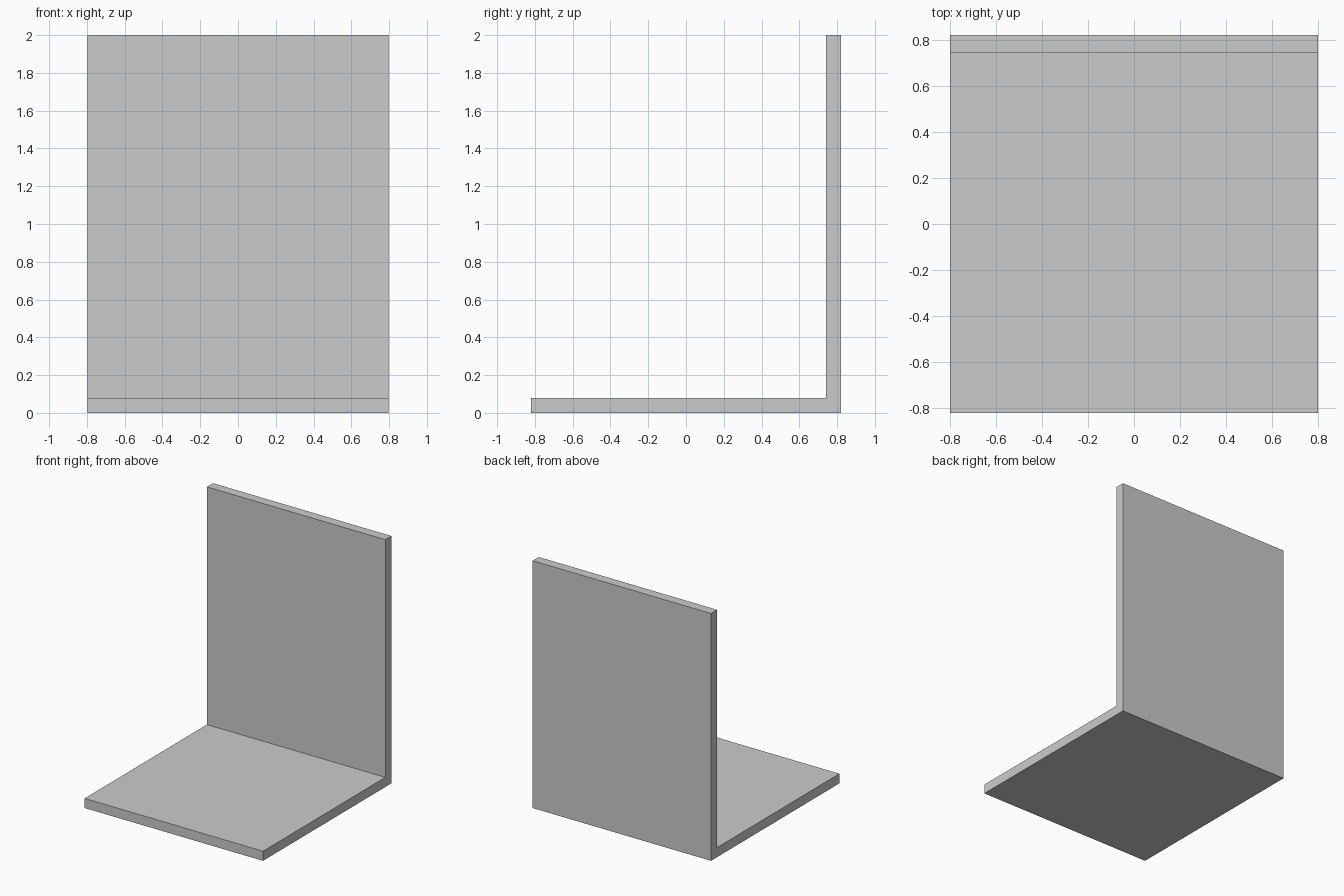
import bpy, bmesh

if "Cube" in bpy.data.objects:
    bpy.data.objects.remove(bpy.data.objects["Cube"])

W, D, H, T = 0.798, 0.82, 2.0, 0.078  # half width, half depth, height, thickness

# L-shaped side profile (y, z): floor slab plus upright back panel
profile = [(-D, 0), (D, 0), (D, H), (D - T, H), (D - T, T), (-D, T)]

# Extrude the profile across the width
bm = bmesh.new()
face = bm.faces.new([bm.verts.new((-W, y, z)) for y, z in profile])
ext = bmesh.ops.extrude_face_region(bm, geom=[face])
verts = [g for g in ext["geom"] if isinstance(g, bmesh.types.BMVert)]
bmesh.ops.translate(bm, verts=verts, vec=(2 * W, 0, 0))
bmesh.ops.recalc_face_normals(bm, faces=bm.faces)

mesh = bpy.data.meshes.new("angle_bracket")
bm.to_mesh(mesh)
bm.free()
bracket = bpy.data.objects.new("angle_bracket", mesh)
bpy.context.collection.objects.link(bracket)
